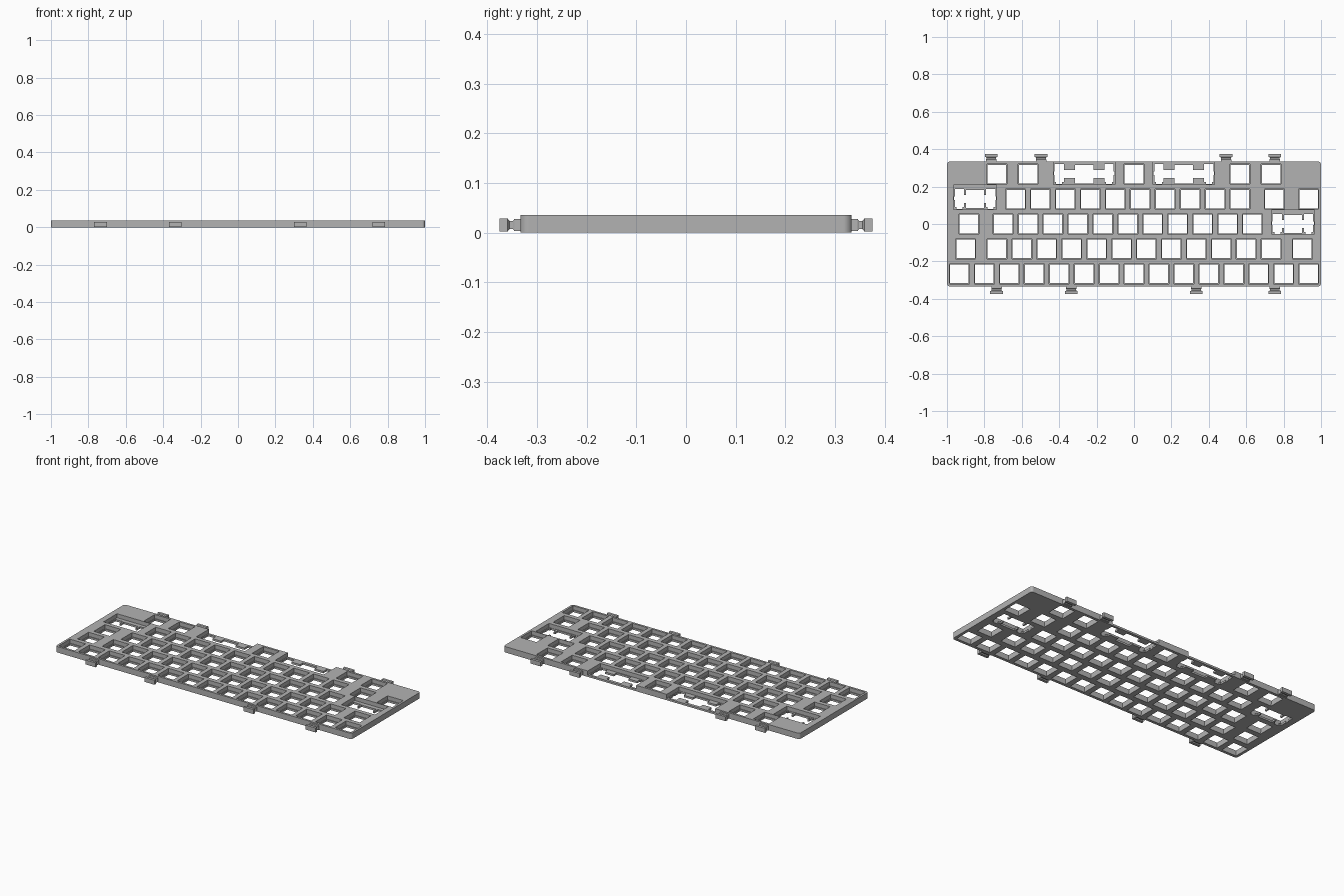
import bpy, bmesh, math

cube = bpy.data.objects.get("Cube")
if cube:
    bpy.data.objects.remove(cube, do_unlink=True)

UNIT = 2 / 15          # key pitch
DEPTH = UNIT * 5       # plate depth
TOP = 0.036            # plate thickness
FLOOR = 0.0115         # thin web that holds the switches

grey = bpy.data.materials.new("plate grey")
grey.use_nodes = True
grey.diffuse_color = (0.45, 0.45, 0.45, 1)
grey.node_tree.nodes["Principled BSDF"].inputs["Base Color"].default_value = (0.45, 0.45, 0.45, 1)


def make_object(name, bm):
    bmesh.ops.recalc_face_normals(bm, faces=bm.faces)
    mesh = bpy.data.meshes.new(name)
    bm.to_mesh(mesh)
    bm.free()
    mesh.materials.append(grey)
    obj = bpy.data.objects.new(name, mesh)
    bpy.context.collection.objects.link(obj)
    return obj


def prism(bm, outline, z0, z1):
    face = bm.faces.new([bm.verts.new((x, y, z0)) for x, y in outline])
    new = bmesh.ops.extrude_face_region(bm, geom=[face])["geom"]
    for v in new:
        if isinstance(v, bmesh.types.BMVert):
            v.co.z = z1


def rect(cx, x_half, y0, y1):
    return [(cx - x_half, y0), (cx + x_half, y0), (cx + x_half, y1), (cx - x_half, y1)]


def stabiliser_outline(cx, cy, s):
    # switch hole joined by slots to a notched pocket on each side
    h, w, slot = 0.049, 0.025, 0.021
    half = [(h, -h), (h, -slot), (s - w, -slot), (s - w, -0.043), (s - 0.016, -0.043),
            (s - 0.016, -0.053), (s + 0.016, -0.053), (s + 0.016, -0.043), (s + w, -0.043),
            (s + w, -0.006), (s + 0.029, -0.006), (s + 0.029, 0.014), (s + w, 0.014),
            (s + w, 0.053), (s - w, 0.053), (s - w, slot), (h, slot), (h, h)]
    full = half + [(-x, y) for x, y in reversed(half)]
    return [(cx + x, cy + y) for x, y in full]


# Key positions in units from the left edge, back row first
rows = [
    [2, 3.25, 7.5, 11.75, 13],
    [2.75 + i for i in range(10)] + [13.125, 14.5],
    [0.875] + [2.25 + i for i in range(11)],
    [0.75] + [2 + i for i in range(12)] + [14.25],
    [0.5 + i for i in range(15)],
]
# Stabilised keys: row, position, pocket offset, back reach of the recess
stabilised = [(0, 5.5, UNIT, 0.09), (0, 9.5, UNIT, 0.09),
              (1, 1.125, UNIT * 0.625, 0.076), (2, 13.875, UNIT * 0.625, 0.076)]

# Plate with rounded corners
bm = bmesh.new()
r = 0.016
outline = []
for sx, sy, start in ((1, 1, 0), (-1, 1, 90), (-1, -1, 180), (1, -1, 270)):
    for i in range(7):
        a = math.radians(start + i * 15)
        outline.append((sx * (1 - r) + r * math.cos(a), sy * (DEPTH / 2 - r) + r * math.sin(a)))
prism(bm, outline, 0, TOP)
plate = make_object("switch_plate", bm)

# Wide upper openings and narrower lower openings
upper, lower = bmesh.new(), bmesh.new()
for row, keys in enumerate(rows):
    y = (2 - row) * UNIT
    for u in keys:
        x = u * UNIT - 1
        prism(upper, rect(x, 0.0535, y - 0.0535, y + 0.0535), FLOOR, 0.1)
        prism(lower, rect(x, 0.0495, y - 0.0495, y + 0.0495), -0.1, 0.08)
for row, u, s, reach in stabilised:
    x, y = u * UNIT - 1, (2 - row) * UNIT
    prism(upper, rect(x, s + 0.0305, y - 0.0545, y + reach), FLOOR, 0.1)
    prism(lower, stabiliser_outline(x, y, s), -0.1, 0.08)

bpy.context.view_layer.objects.active = plate
for name, bm in (("upper_cutter", upper), ("lower_cutter", lower)):
    cutter = make_object(name, bm)
    cutter.hide_render = True
    mod = plate.modifiers.new(name, "BOOLEAN")
    mod.operation = "DIFFERENCE"
    mod.solver = "EXACT"
    mod.object = cutter
    bpy.ops.object.modifier_apply(modifier=name)
    bpy.data.objects.remove(cutter, do_unlink=True)

# Mounting tabs: (distance from the edge, half width, half height)
sections = [(-0.004, 0.028, 0.0125), (0.012, 0.028, 0.0125), (0.015, 0.026, 0.008),
            (0.022, 0.026, 0.008), (0.026, 0.034, 0.0135), (0.0417, 0.034, 0.0135)]


def mounting_tab(name, x, side):
    bm = bmesh.new()
    rings = []
    for d, w, h in sections:
        y = side * (DEPTH / 2 + d)
        rings.append([bm.verts.new((x + a * w, y, 0.0155 + b * h))
                      for a, b in ((-1, -1), (1, -1), (1, 1), (-1, 1))])
    for p, q in zip(rings, rings[1:]):
        for i in range(4):
            j = (i + 1) % 4
            bm.faces.new((p[i], p[j], q[j], q[i]))
    bm.faces.new(rings[0])
    bm.faces.new(rings[-1])
    make_object(name, bm)


for i, x in enumerate((-0.763, -0.497, 0.492, 0.753)):
    mounting_tab(f"back_tab_{i + 1}", x, 1)
for i, x in enumerate((-0.735, -0.335, 0.333, 0.753)):
    mounting_tab(f"front_tab_{i + 1}", x, -1)
